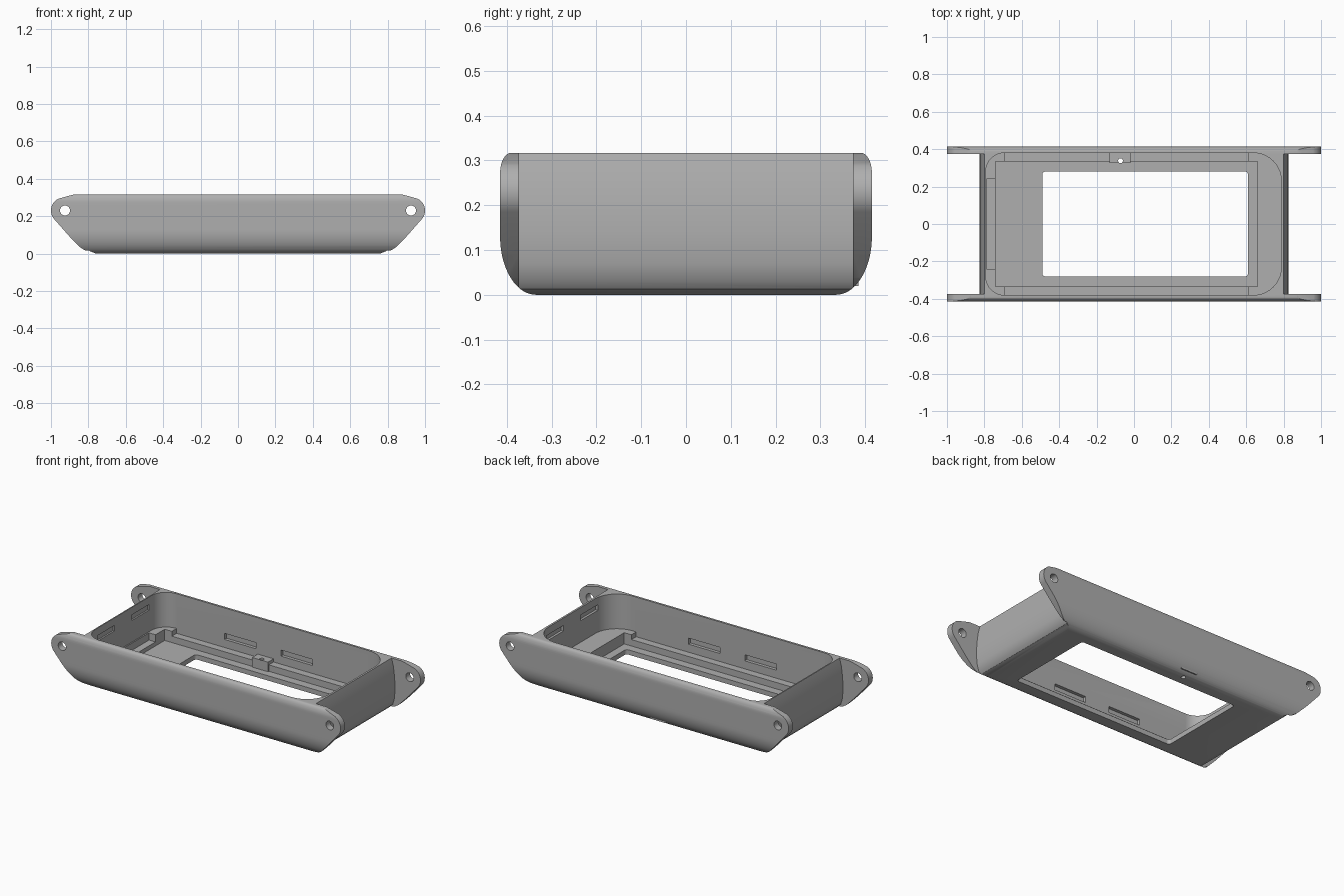
import bpy, bmesh
from math import sin, cos, radians
from mathutils import Vector

if "Cube" in bpy.data.objects:
    bpy.data.objects.remove(bpy.data.objects["Cube"], do_unlink=True)

grey = bpy.data.materials.new("satin_grey")
grey.use_nodes = True
COLOUR = (0.43, 0.43, 0.43, 1)
grey.diffuse_color = COLOUR
grey.node_tree.nodes["Principled BSDF"].inputs["Base Color"].default_value = COLOUR


def arc(cx, cy, rx, ry, start, end, steps=10):
    """Points along an elliptical arc, angles in degrees."""
    angles = [radians(start + (end - start) * i / steps) for i in range(steps + 1)]
    return [(cx + rx * cos(a), cy + ry * sin(a)) for a in angles]


def prism(name, outline, axis, low, high):
    """Extrude a closed 2D outline along the x, y or z axis."""
    place = {"x": lambda p: (low, p[0], p[1]),
             "y": lambda p: (p[0], low, p[1]),
             "z": lambda p: (p[0], p[1], low)}[axis]
    shift = Vector([(high - low) * (axis == a) for a in "xyz"])
    bm = bmesh.new()
    face = bm.faces.new([bm.verts.new(place(p)) for p in outline])
    grown = bmesh.ops.extrude_face_region(bm, geom=[face])["geom"]
    bmesh.ops.translate(bm, vec=shift,
                        verts=[g for g in grown if isinstance(g, bmesh.types.BMVert)])
    bmesh.ops.recalc_face_normals(bm, faces=bm.faces)
    mesh = bpy.data.meshes.new(name)
    bm.to_mesh(mesh)
    bm.free()
    obj = bpy.data.objects.new(name, mesh)
    bpy.context.collection.objects.link(obj)
    mesh.materials.append(grey)
    return obj


def box(name, x0, x1, y0, y1, z0, z1):
    return prism(name, [(x0, y0), (x1, y0), (x1, y1), (x0, y1)], "z", z0, z1)


def rounded(x0, x1, y, r_left, r_right):
    """Rounded rectangle with separate radii at its left and right ends."""
    return (arc(x1 - r_right, y - r_right, r_right, r_right, 0, 90)
            + arc(x0 + r_left, y - r_left, r_left, r_left, 90, 180)
            + arc(x0 + r_left, r_left - y, r_left, r_left, 180, 270)
            + arc(x1 - r_right, r_right - y, r_right, r_right, 270, 360))


def combine(target, tool, operation="DIFFERENCE"):
    """Apply a boolean and discard the tool."""
    mod = target.modifiers.new("cut", "BOOLEAN")
    mod.operation, mod.solver, mod.object = operation, "EXACT", tool
    bpy.context.view_layer.objects.active = target
    bpy.ops.object.modifier_apply(modifier=mod.name)
    bpy.data.objects.remove(tool, do_unlink=True)


def mirrored(half):
    """Close a half outline by reflecting it across the vertical axis."""
    return half + [(-u, v) for u, v in reversed(half)]


# Case: rounded cross-section along x, trimmed by the front outline with lugs
section = mirrored(arc(0.39, 0.272, 0.025, 0.045, 90, 0, 8)
                   + arc(0.335, 0.13, 0.08, 0.13, 0, -90, 14))
case = prism("case", section, "x", -1.1, 1.1)
outline = mirrored([(0.87, 0.317), (0.9, 0.31)]
                   + arc(0.93, 0.23, 0.07, 0.07, 65, -40, 16)
                   + [(0.9, 0.09), (0.85, 0.038), (0.82, 0.018), (0.79, 0.012), (0.76, 0)])
combine(case, prism("trim", outline, "y", -0.6, 0.6), "INTERSECT")

# Gaps between the lugs leave gently bulging end walls
for side in (-1, 1):
    gap = [(0.8, 0.4), (0.8, 0.317), (0.812, 0.27), (0.82, 0.21), (0.825, 0.14),
           (0.82, 0.07), (0.808, 0.03), (0.79, 0.01), (0.76, -0.01), (0.76, -0.1),
           (1.2, -0.1), (1.2, 0.4)]
    combine(case, prism("gap", [(side * x, z) for x, z in gap], "y", -0.373, 0.373))

# Stepped cavity and window
combine(case, prism("cavity", rounded(-0.793, 0.788, 0.38, 0.1, 0.15), "z", 0.1, 0.5))
combine(case, box("side_ledges", -0.69, 0.61, -0.38, 0.38, 0.07, 0.2))
combine(case, box("recess", -0.74, 0.66, -0.333, 0.333, 0.03, 0.2))
combine(case, box("end_pocket", -0.785, -0.7, -0.243, 0.243, 0.055, 0.2))
combine(case, prism("window", rounded(-0.49, 0.61, 0.281, 0.018, 0.018), "z", -0.1, 0.2))

# Latch slots in the long walls and the end walls
for side in (-1, 1):
    for x in (-0.25, 0.14):
        y0, y1 = sorted((side * 0.36, side * 0.4))
        combine(case, box("side_slot", x - 0.11, x + 0.11, y0, y1, 0.12, 0.158))
    for y in (-0.17, 0.17):
        x0, x1 = sorted((side * 0.77, side * 0.803))
        combine(case, box("end_slot", x0, x1, y - 0.085, y + 0.085, 0.235, 0.27))

# Small tab on the back ledge with its pin hole
combine(case, box("tab", -0.13, -0.02, 0.325, 0.385, 0.02, 0.09), "UNION")
combine(case, prism("pin_hole", arc(-0.072, 0.338, 0.013, 0.013, 0, 345, 23), "z", -0.1, 0.3))

# Lug holes
for side in (-1, 1):
    hole = arc(side * 0.925, 0.23, 0.027, 0.027, 0, 345, 23)
    combine(case, prism("lug_hole", hole, "y", -0.6, 0.6))

bpy.ops.object.select_all(action="DESELECT")
case.select_set(True)
bpy.context.view_layer.objects.active = case
bpy.ops.object.shade_smooth_by_angle(angle=radians(30))
